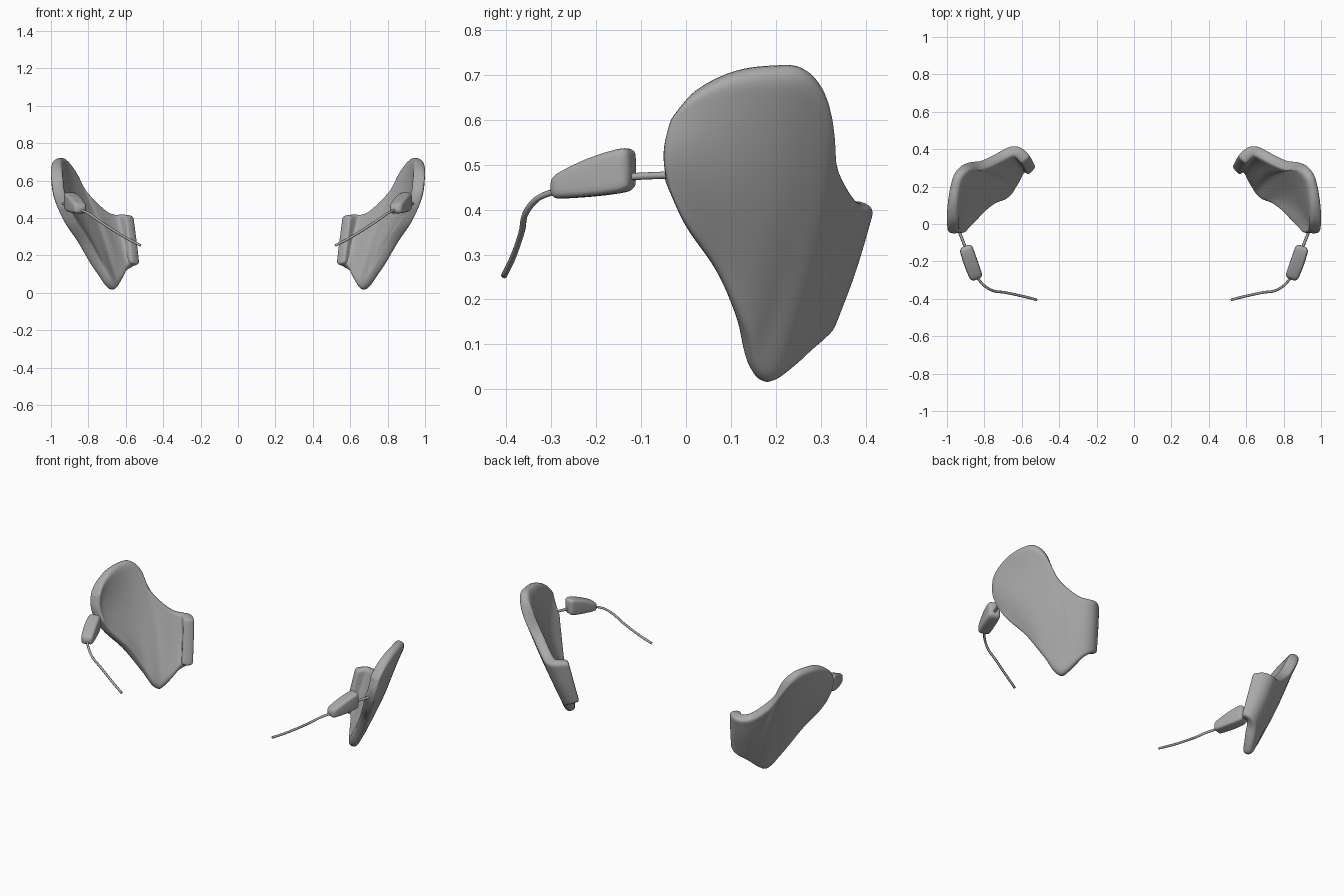
import bpy, bmesh
from mathutils import Vector

if "Cube" in bpy.data.objects:
    bpy.data.objects.remove(bpy.data.objects["Cube"])

grey = bpy.data.materials.new("grey")
grey.diffuse_color = (0.4, 0.4, 0.4, 1)
grey.use_nodes = True
grey.node_tree.nodes["Principled BSDF"].inputs["Base Color"].default_value = grey.diffuse_color


def spline(pts, steps):
    # Catmull-Rom through the points
    pts = [Vector(p) for p in pts]
    pts = [2 * pts[0] - pts[1]] + pts + [2 * pts[-1] - pts[-2]]
    out = []
    for i in range(1, len(pts) - 2):
        a, b, c, d = pts[i - 1:i + 3]
        for k in range(steps):
            t = k / steps
            out.append(0.5 * (2 * b + (c - a) * t + (2 * a - 5 * b + 4 * c - d) * t * t
                              + (3 * b - a - 3 * c + d) * t ** 3))
    return out + [pts[-2]]


def finish(name, bm, mods):
    # mesh object with modifiers and a mirrored twin
    bmesh.ops.recalc_face_normals(bm, faces=bm.faces)
    for f in bm.faces:
        f.smooth = True
    me = bpy.data.meshes.new(name)
    bm.to_mesh(me)
    bm.free()
    me.materials.append(grey)
    ob = bpy.data.objects.new(name, me)
    bpy.context.collection.objects.link(ob)
    for kind, props in mods:
        m = ob.modifiers.new(kind.title(), kind)
        for k, v in props.items():
            setattr(m, k, v)
    m = ob.modifiers.new("Mirror", 'MIRROR')
    m.use_mirror_merge = False
    return ob


# Side shell: stations from the front edge round to the inner rear flap
stations = [
    [(.935, -.045, .46), (.955, -.05, .53), (.965, -.035, .60)],
    [(.885, .0, .36), (.955, .0, .52), (.972, .02, .665)],
    [(.815, .07, .26), (.92, .08, .47), (.972, .11, .71)],
    [(.745, .122, .13), (.865, .17, .42), (.962, .2, .722)],
    [(.695, .14, .05), (.815, .24, .40), (.942, .265, .715)],
    [(.665, .17, .015), (.765, .275, .35), (.895, .31, .655)],
    [(.645, .205, .035), (.72, .29, .31), (.82, .315, .53)],
    [(.625, .24, .07), (.675, .315, .27), (.72, .36, .435)],
    [(.605, .28, .11), (.635, .345, .27), (.66, .39, .415)],
    [(.572, .30, .14), (.595, .345, .27), (.62, .385, .42)],
    [(.542, .28, .155), (.558, .31, .28), (.575, .34, .415)],
]
rows = [spline(s, 5) for s in stations]
cols = [spline(c, 3) for c in zip(*rows)]
bm = bmesh.new()
grid = [[bm.verts.new(p) for p in c] for c in cols]
for a, b in zip(grid, grid[1:]):
    for i in range(len(a) - 1):
        bm.faces.new((a[i], a[i + 1], b[i + 1], b[i]))
finish("side_shell", bm, [('SOLIDIFY', dict(thickness=.062, offset=0)),
                          ('SUBSURF', dict(levels=2, render_levels=2))])

# Tapered pod: cross-sections (centre x, y, low z, high z, half width)
sections = [(.838, -.297, .427, .468, .028), (.845, -.28, .424, .482, .036),
            (.872, -.21, .428, .518, .039), (.895, -.14, .437, .538, .037),
            (.902, -.117, .448, .534, .031)]
bm = bmesh.new()
rings = []
for x, y, lo, hi, w in sections:
    rings.append([bm.verts.new((x + sx * w * .93, y - sx * w * .36, z))
                  for sx, z in ((-1, lo), (1, lo), (1, hi), (-1, hi))])
for a, b in zip(rings, rings[1:]):
    for i in range(4):
        bm.faces.new((a[i], a[(i + 1) % 4], b[(i + 1) % 4], b[i]))
bm.faces.new(rings[0])
bm.faces.new(rings[-1])
finish("pod", bm, [('BEVEL', dict(width=.016, segments=3, limit_method='ANGLE', angle_limit=.6)),
                   ('SUBSURF', dict(levels=1, render_levels=1))])


def tube(name, pts, r):
    # round rod along a smooth path
    path = spline(pts, 6)
    bm = bmesh.new()
    rings = []
    for i, p in enumerate(path):
        t = (path[min(i + 1, len(path) - 1)] - path[max(i - 1, 0)]).normalized()
        u = t.cross(Vector((0, 0, 1))).normalized()
        v = u.cross(t)
        rings.append([bm.verts.new(p + r * (u * c + v * s)) for c, s in
                      ((1, 0), (.71, .71), (0, 1), (-.71, .71), (-1, 0), (-.71, -.71), (0, -1), (.71, -.71))])
    for a, b in zip(rings, rings[1:]):
        for i in range(8):
            bm.faces.new((a[i], a[(i + 1) % 8], b[(i + 1) % 8], b[i]))
    bm.faces.new(rings[0])
    bm.faces.new(rings[-1])
    finish(name, bm, [])


# Link between shell and pod, and the curved wire in front
tube("pod_link", [(.90, -.13, .473), (.915, -.09, .475), (.935, -.04, .477)], .008)
tube("wire", [(.845, -.28, .445), (.80, -.33, .425), (.75, -.358, .39),
              (.69, -.366, .35), (.60, -.385, .295), (.52, -.405, .253)], .007)
